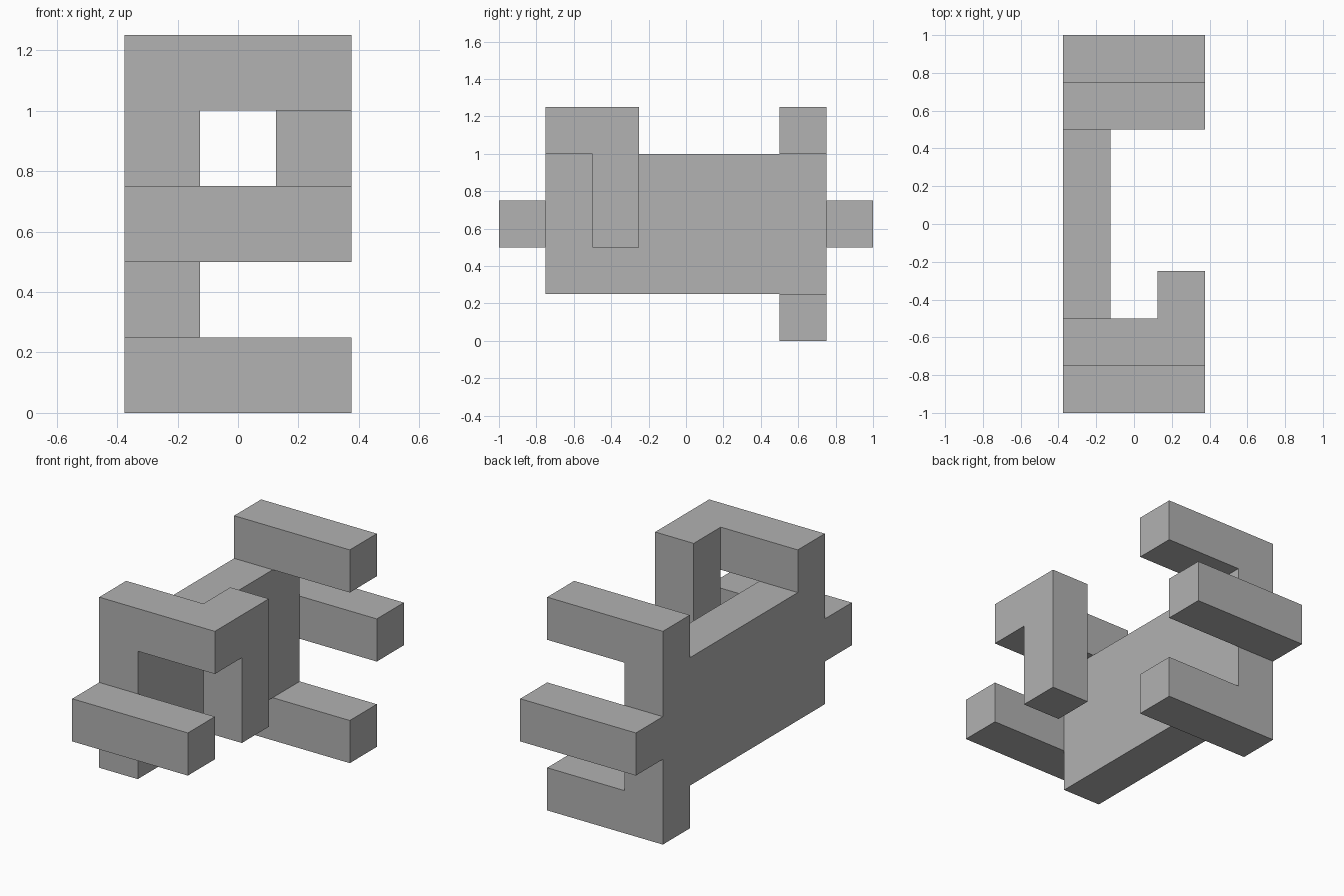
import bpy
import bmesh
from mathutils import Vector

cube = bpy.data.objects.get("Cube")
if cube:
    bpy.data.objects.remove(cube, do_unlink=True)

UNIT = 0.25
ORIGIN = Vector((-0.375, -1.0, 0.0))

grey = bpy.data.materials.new("plain_grey")
grey.use_nodes = True
colour = (0.445, 0.445, 0.445, 1)
grey.diffuse_color = colour
grey.node_tree.nodes["Principled BSDF"].inputs["Base Color"].default_value = colour

# Each part: first cell and size, counted in unit cells along x, y, z
parts = {
    "side_plate": ((0, 1, 1), (1, 6, 3)),
    "front_bar": ((0, 0, 2), (3, 1, 1)),
    "back_bar": ((0, 7, 2), (3, 1, 1)),
    "back_top_bar": ((0, 6, 4), (3, 1, 1)),
    "back_bottom_bar": ((0, 6, 0), (3, 1, 1)),
    "front_top_bar": ((0, 1, 4), (3, 1, 1)),
    "hanging_hook": ((2, 2, 2), (1, 1, 3)),
}

# Collect the cells of all parts so they join into one seamless solid
cells = set()
for start, size in parts.values():
    cells.update((start[0] + i, start[1] + j, start[2] + k)
                 for i in range(size[0])
                 for j in range(size[1])
                 for k in range(size[2]))

# Skin the solid: one quad wherever a cell has no neighbour
bm = bmesh.new()
for cell in cells:
    for axis in range(3):
        for side in (0, 1):
            neighbour = list(cell)
            neighbour[axis] += 2 * side - 1
            if tuple(neighbour) in cells:
                continue
            u, v = (axis + 1) % 3, (axis + 2) % 3
            corners = []
            for a, b in ((0, 0), (1, 0), (1, 1), (0, 1)):
                p = Vector(cell)
                p[axis] += side
                p[u] += a
                p[v] += b
                corners.append(bm.verts.new(ORIGIN + p * UNIT))
            bm.faces.new(corners if side else corners[::-1])

# Weld and merge coplanar faces
bmesh.ops.remove_doubles(bm, verts=bm.verts, dist=0.001)
bmesh.ops.dissolve_limit(bm, angle_limit=0.01, verts=bm.verts, edges=bm.edges)
bmesh.ops.recalc_face_normals(bm, faces=bm.faces)

mesh = bpy.data.meshes.new("interlocking_piece")
bm.to_mesh(mesh)
bm.free()
mesh.materials.append(grey)
piece = bpy.data.objects.new("interlocking_piece", mesh)
bpy.context.collection.objects.link(piece)
